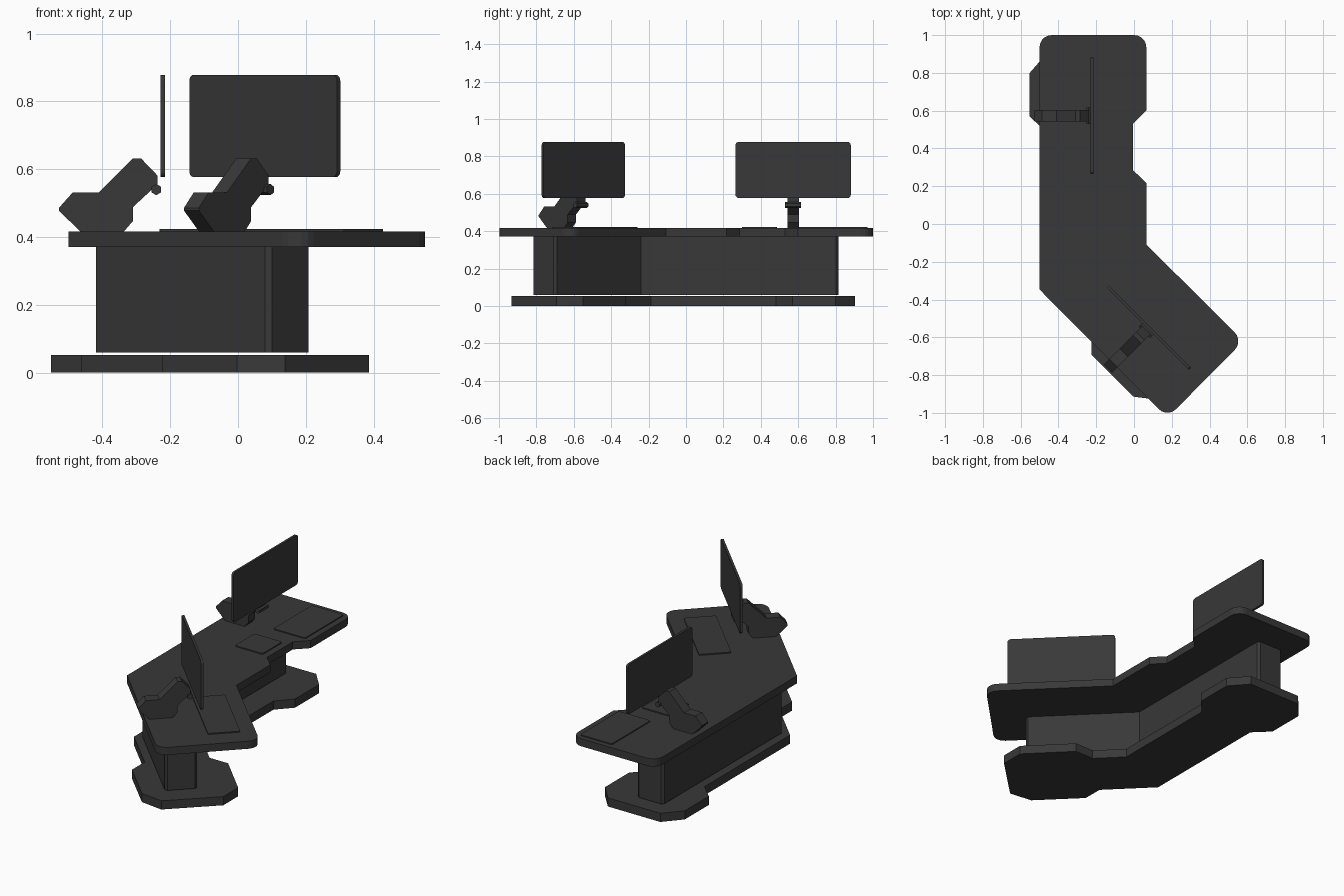
import bpy, bmesh, math
from mathutils import Matrix, Vector

if "Cube" in bpy.data.objects:
    bpy.data.objects.remove(bpy.data.objects["Cube"])

dark = bpy.data.materials.new("dark_grey")
dark.diffuse_color = (0.04, 0.04, 0.04, 1)
dark.use_nodes = True
dark.node_tree.nodes["Principled BSDF"].inputs["Base Color"].default_value = dark.diffuse_color


def rounded(pts, segs=5):
    """Outline from (x, y) or (x, y, radius) corners, rounding those with a radius."""
    out = []
    n = len(pts)
    for i, p in enumerate(pts):
        c = Vector(p[:2])
        if len(p) == 2:
            out.append(c)
            continue
        a = (Vector(pts[i - 1][:2]) - c).normalized()
        b = (Vector(pts[(i + 1) % n][:2]) - c).normalized()
        half = a.angle(b) / 2
        centre = c + (a + b).normalized() * (p[2] / math.sin(half))
        s = c + a * (p[2] / math.tan(half)) - centre
        e = c + b * (p[2] / math.tan(half)) - centre
        for k in range(segs + 1):
            t = k / segs
            ang = s.angle(e)
            v = (s * math.sin((1 - t) * ang) + e * math.sin(t * ang)) / math.sin(ang)
            out.append(centre + v)
    return out


def prism(name, pts, lo, hi, axis="z", frame=Matrix()):
    """Extrude a flat outline from lo to hi along the given axis."""
    place = {"z": lambda p, h: (p[0], p[1], h),
             "y": lambda p, h: (p[0], h, p[1]),
             "x": lambda p, h: (h, p[0], p[1])}[axis]
    bm = bmesh.new()
    face = bm.faces.new([bm.verts.new(place(p, lo)) for p in rounded(pts)])
    ext = bmesh.ops.extrude_face_region(bm, geom=[face])
    move = Vector(place((0, 0), hi - lo))
    bmesh.ops.translate(bm, vec=move,
                        verts=[g for g in ext["geom"] if isinstance(g, bmesh.types.BMVert)])
    bmesh.ops.recalc_face_normals(bm, faces=bm.faces)
    bm.transform(frame)
    mesh = bpy.data.meshes.new(name)
    bm.to_mesh(mesh)
    bm.free()
    mesh.materials.append(dark)
    ob = bpy.data.objects.new(name, mesh)
    bpy.context.collection.objects.link(ob)
    return ob


def rect(a0, a1, b0, b1, r):
    return [(a0, b0, r), (a1, b0, r), (a1, b1, r), (a0, b1, r)]


# floor plate with a widened foot at each end
prism("floor_plate", [
    (-0.461, 0.904), (-0.552, 0.80), (-0.552, 0.57), (-0.461, 0.481),
    (-0.461, -0.336), (-0.224, -0.573), (-0.224, -0.694), (-0.003, -0.914),
    (0.139, -0.932), (0.386, -0.692), (0.386, -0.55), (0.16, -0.323),
    (0.036, -0.323), (-0.10, -0.187), (-0.10, 0.481), (-0.018, 0.57),
    (-0.018, 0.80), (-0.11, 0.904)], 0, 0.0525)

# bent support wall with chamfered ends
prism("support_wall", [
    (-0.404, 0.816), (-0.418, 0.802), (-0.418, -0.318), (0.08, -0.816),
    (0.10, -0.816), (0.208, -0.708), (0.208, -0.69), (-0.242, -0.24),
    (-0.242, 0.802), (-0.256, 0.816)], 0.060, 0.371)

# desk top: long run, notch, and a wing turned 45 degrees
prism("desk_top", [
    (-0.5, 1.0, 0.064), (-0.5, -0.347), (0.177, -1.026, 0.064),
    (0.579, -0.62, 0.064), (0.065, -0.108), (0.065, 0.217), (-0.005, 0.285),
    (-0.005, 0.53), (0.065, 0.60), (0.065, 1.0, 0.064)], 0.371, 0.417)

# screens on arms: local +x faces the user, origin under the screen centre
arm_profile = [
    (-0.306, 0.486), (-0.265, 0.532), (-0.188, 0.532), (-0.088, 0.632),
    (-0.064, 0.632), (-0.016, 0.582), (-0.016, 0.555), (-0.088, 0.488),
    (-0.088, 0.447), (-0.114, 0.417), (-0.244, 0.417), (-0.306, 0.478)]
knob = [(-0.019 + 0.0165 * math.sin(k * math.pi / 3),
         0.54 + 0.0165 * math.cos(k * math.pi / 3)) for k in range(6)]
stations = [("back", (-0.222, 0.573), 0), ("wing", (0.079, -0.549), 45)]
frames = {}
for side, (x, y), angle in stations:
    f = Matrix.Translation((x, y, 0)) @ Matrix.Rotation(math.radians(angle), 4, "Z")
    frames[side] = f
    prism(side + "_screen", rect(-0.308, 0.308, 0.577, 0.878, 0.018), -0.007, 0.007, "x", f)
    prism(side + "_arm", arm_profile, -0.031, 0.031, "y", f)
    prism(side + "_arm_knob", knob, -0.043, 0.043, "y", f)

# thin pads lying on the desk
prism("large_pad", rect(-0.183, 0.029, 0.60, 0.97, 0.01), 0.417, 0.4235)
prism("small_pad", rect(-0.231, -0.045, 0.30, 0.487, 0.01), 0.417, 0.4235)
prism("wing_pad", rect(0.037, 0.217, -0.281, 0.20, 0.01), 0.417, 0.4235,
      frame=frames["wing"])
